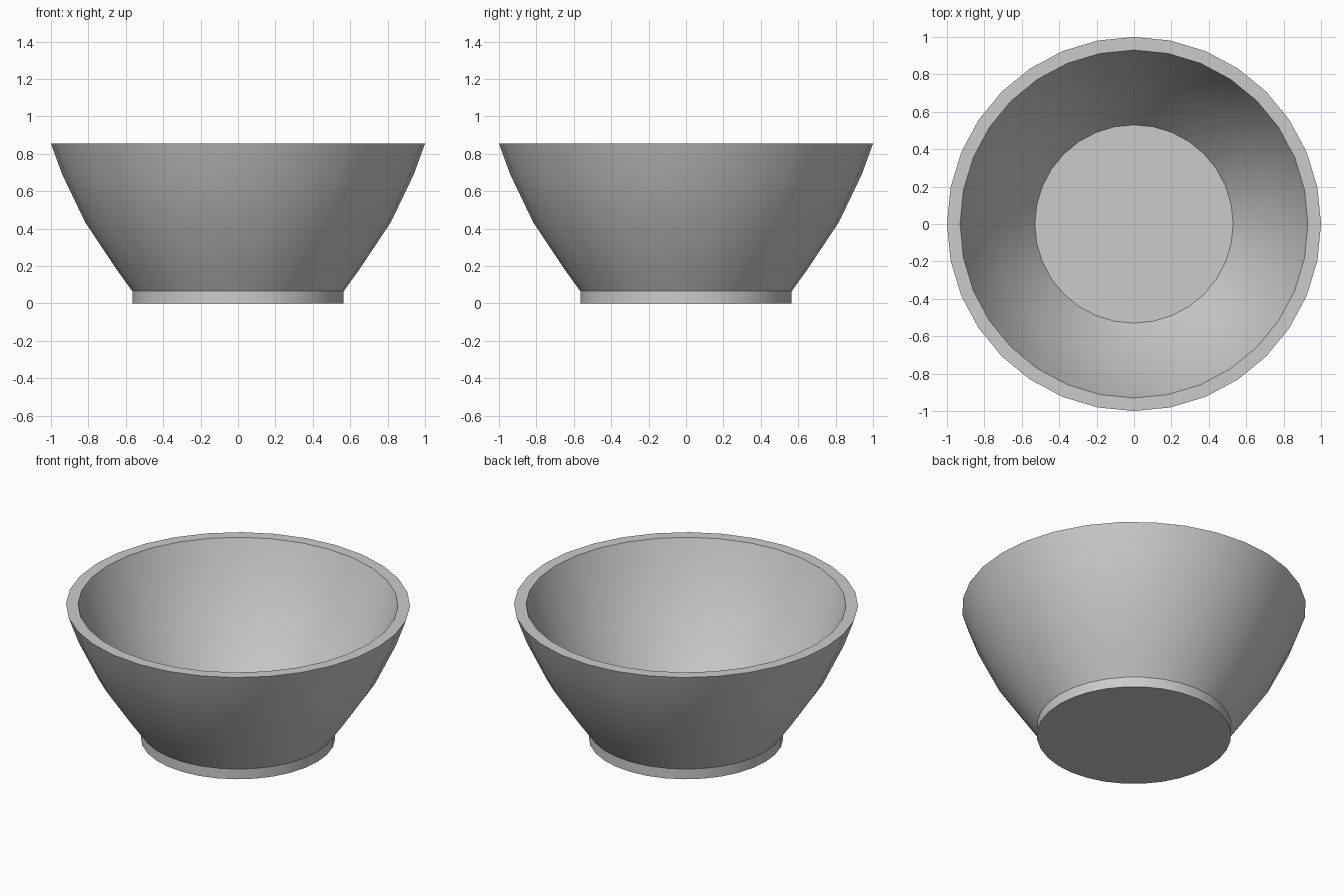
import bpy, bmesh, math

if "Cube" in bpy.data.objects:
    bpy.data.objects.remove(bpy.data.objects["Cube"])

SIDES = 32


def lathe(name, profile):
    """Spin an (r, z) profile around z; open ends are capped flat."""
    bm = bmesh.new()
    rings = []
    for r, z in profile:
        rings.append([bm.verts.new((r * math.cos(2 * math.pi * i / SIDES),
                                    r * math.sin(2 * math.pi * i / SIDES), z))
                      for i in range(SIDES)])
    for a, b in zip(rings, rings[1:]):
        for i in range(SIDES):
            j = (i + 1) % SIDES
            bm.faces.new((a[i], a[j], b[j], b[i]))
    bm.faces.new(rings[0][::-1])
    bm.faces.new(rings[-1])
    bmesh.ops.recalc_face_normals(bm, faces=bm.faces)
    mesh = bpy.data.meshes.new(name)
    bm.to_mesh(mesh)
    bm.free()
    obj = bpy.data.objects.new(name, mesh)
    bpy.context.collection.objects.link(obj)
    bpy.ops.object.select_all(action='DESELECT')
    obj.select_set(True)
    bpy.context.view_layer.objects.active = obj
    bpy.ops.object.shade_smooth_by_angle(angle=math.radians(30))
    return obj


# Bowl: foot, curved outer wall, flat rim, inner wall down to the floor
foot = [(0.565, 0.0), (0.565, 0.065)]
outer_wall = [(0.655, 0.19), (0.815, 0.43), (0.94, 0.69), (1.0, 0.855)]
inner_wall = [(0.93, 0.855), (0.87, 0.69), (0.745, 0.43), (0.59, 0.20), (0.53, 0.12)]
lathe("bowl", foot + outer_wall + inner_wall)
